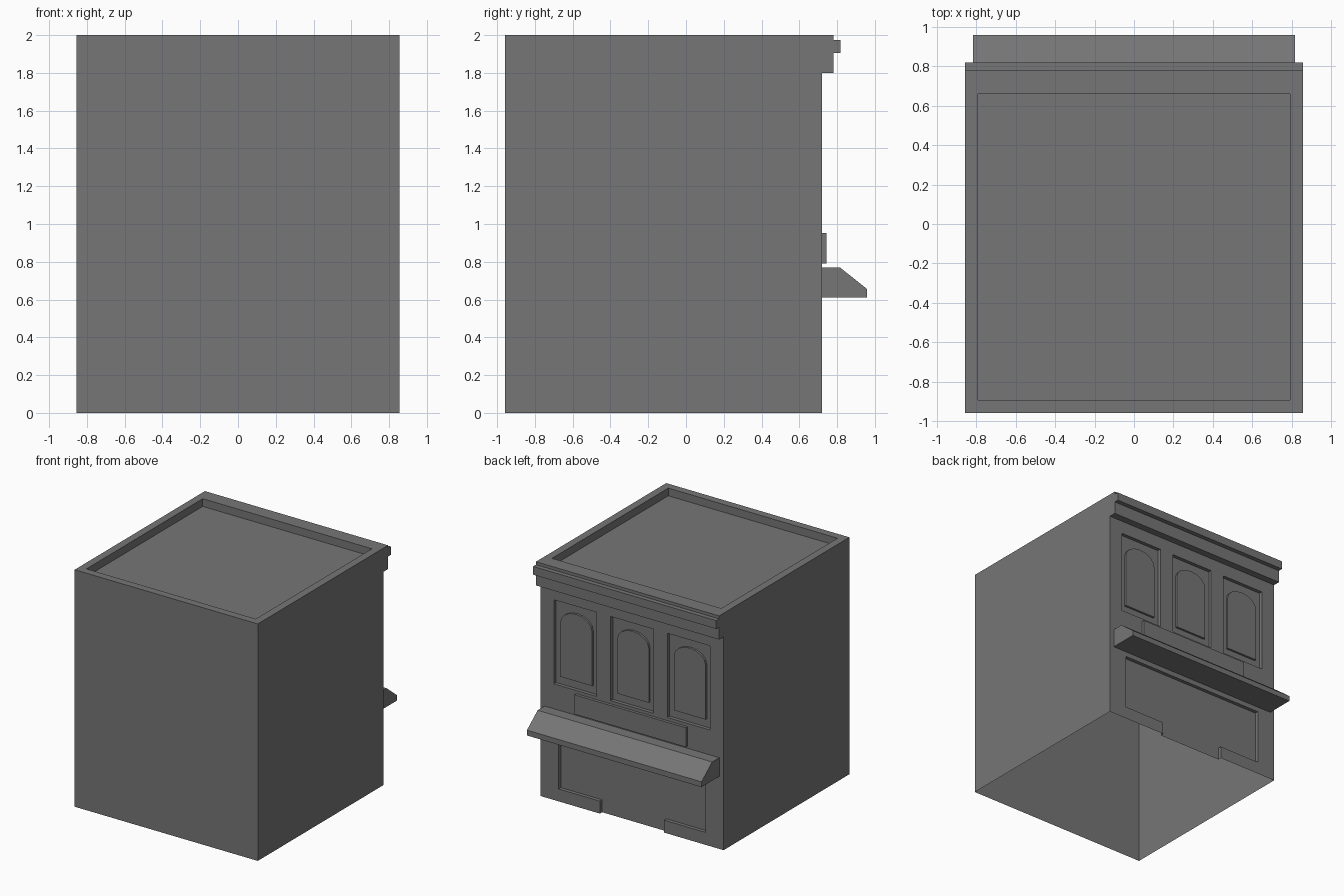
import bpy, bmesh
from math import sin, cos, pi
from mathutils import Vector

if "Cube" in bpy.data.objects:
    bpy.data.objects.remove(bpy.data.objects["Cube"])

WALL = 0.72      # y of the shop facade
RECESS = 0.03    # depth of facade recesses

# Dark grey for the whole shop
dark = bpy.data.materials.new("dark_grey")
dark.diffuse_color = (0.18, 0.18, 0.18, 1)
dark.use_nodes = True
dark.node_tree.nodes["Principled BSDF"].inputs["Base Color"].default_value = dark.diffuse_color


def prism(name, points, offset):
    """Extrude a closed planar outline by an offset vector."""
    bm = bmesh.new()
    face = bm.faces.new([bm.verts.new(p) for p in points])
    ext = bmesh.ops.extrude_face_region(bm, geom=[face], use_keep_orig=True)
    moved = [g for g in ext["geom"] if isinstance(g, bmesh.types.BMVert)]
    bmesh.ops.translate(bm, verts=moved, vec=Vector(offset))
    bmesh.ops.recalc_face_normals(bm, faces=bm.faces)
    mesh = bpy.data.meshes.new(name)
    bm.to_mesh(mesh)
    bm.free()
    mesh.materials.append(dark)
    ob = bpy.data.objects.new(name, mesh)
    bpy.context.collection.objects.link(ob)
    return ob


def box(name, x0, x1, y0, y1, z0, z1):
    pts = [(x0, y0, z0), (x1, y0, z0), (x1, y1, z0), (x0, y1, z0)]
    return prism(name, pts, (0, 0, z1 - z0))


def cut(target, cutter):
    """Subtract a cutter from the target and remove the cutter."""
    cutter.hide_render = True
    mod = target.modifiers.new("cut", "BOOLEAN")
    mod.operation = "DIFFERENCE"
    mod.solver = "EXACT"
    mod.object = cutter
    bpy.context.view_layer.objects.active = target
    bpy.ops.object.modifier_apply(modifier=mod.name)
    bpy.data.objects.remove(cutter)


# Main block with sunken roof
building = box("building", -0.855, 0.855, -0.957, WALL, 0, 2)
cut(building, box("roof_cutter", -0.79, 0.79, -0.892, 0.658, 1.935, 2.2))

# Shopfront recess: wide display windows with a doorway down to the ground
half = [(0.3, -0.1), (0.3, 0.105), (0.685, 0.105), (0.685, 0.57)]
outline = half + [(-x, z) for x, z in reversed(half)]
cut(building, prism("shopfront_cutter",
                    [(x, WALL - RECESS, z) for x, z in outline], (0, 0.2, 0)))

# Three upper windows: square recess with a raised arched pane
for i, cx in enumerate((-0.53, 0, 0.53)):
    cut(building, box("window_cutter", cx - 0.2, cx + 0.2,
                      WALL - RECESS, WALL + 0.2, 0.98, 1.69))
    arch = [(cx - 0.148, 1.05), (cx + 0.148, 1.05)]
    arch += [(cx + 0.148 * cos(pi * k / 8), 1.51 + 0.105 * sin(pi * k / 8))
             for k in range(9)]
    prism(f"arched_pane_{i + 1}",
          [(x, WALL - RECESS, z) for x, z in arch], (0, 0.018, 0))

# The building is a shell, open underneath
bm = bmesh.new()
bm.from_mesh(building.data)
floor = [f for f in bm.faces if all(v.co.z < 0.001 for v in f.verts)]
bmesh.ops.delete(bm, geom=floor, context="FACES")
bm.to_mesh(building.data)
bm.free()

# Cornice and its projecting band
box("cornice", -0.855, 0.855, WALL, 0.78, 1.80, 2.0)
box("cornice_band", -0.855, 0.855, 0.78, 0.818, 1.905, 1.975)

# Blank sign board above the awning
box("sign_board", -0.52, 0.52, WALL, 0.745, 0.79, 0.953)

# Awning with sloped front
awning = [(WALL, 0.612), (0.957, 0.612), (0.957, 0.657), (0.815, 0.77), (WALL, 0.77)]
prism("awning", [(-0.815, y, z) for y, z in awning], (1.63, 0, 0))
